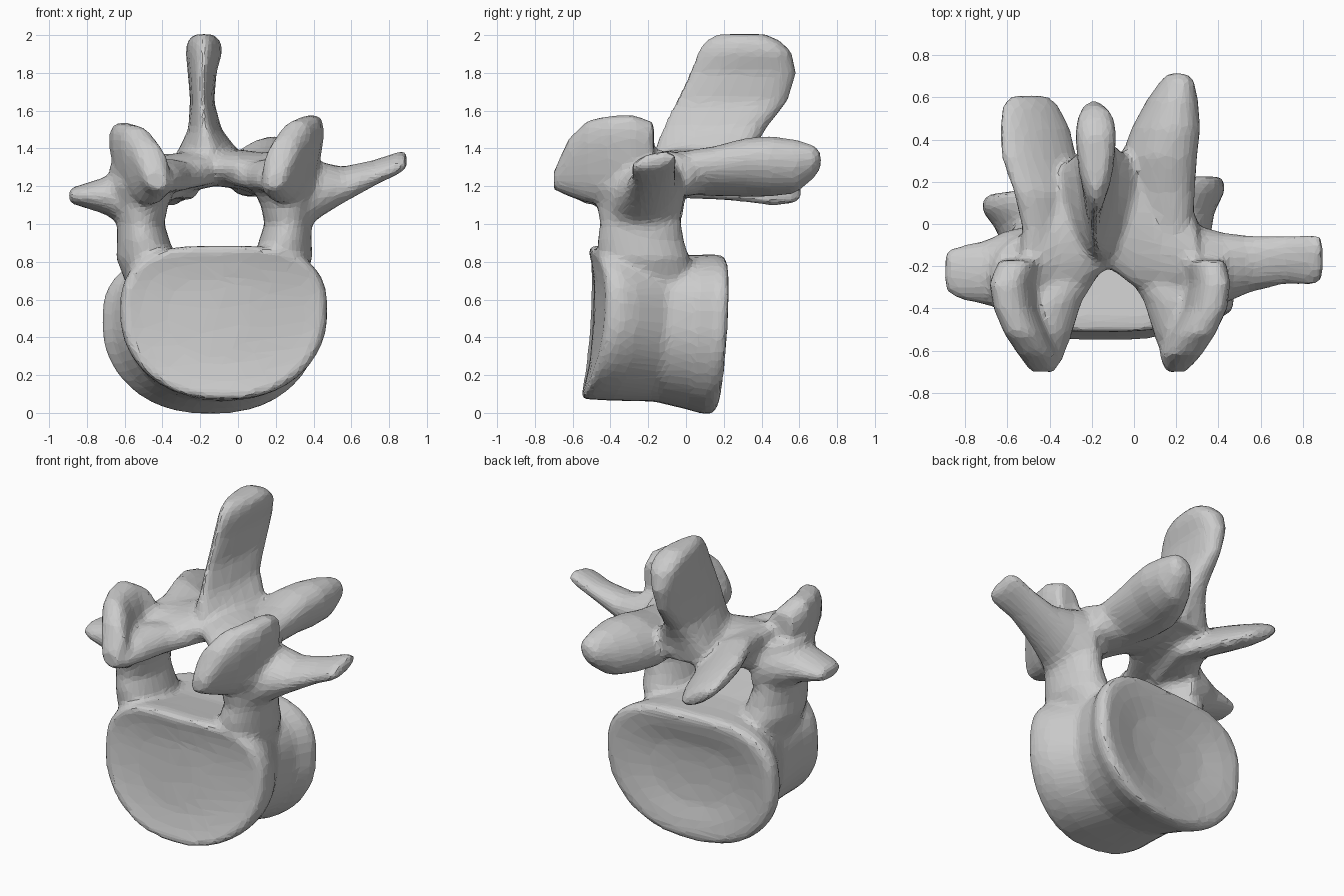
import bpy, bmesh, math
from mathutils import Vector

X, Y, Z = Vector((1, 0, 0)), Vector((0, 1, 0)), Vector((0, 0, 1))
bm = bmesh.new()


def ellipse(t):
    return math.cos(t), math.sin(t)


def boxy(t):
    c, s = math.cos(t), math.sin(t)
    return math.copysign(abs(c) ** .75, c), math.copysign(abs(s) ** .75, s)


def teardrop(t):
    # blade section, thin in front and thick behind
    c, s = math.cos(t), math.sin(t)
    return (math.copysign(abs(c) ** .85, c) * (.78 + .34 * s),
            math.copysign(abs(s) ** .8, s))


def kidney(t):
    # squarish outline, wider near the top, with a shallow notch in the upper edge
    c, s = math.cos(t), math.sin(t)
    px = math.copysign(abs(c) ** 0.85, c) * (1 + 0.07 * s)
    pz = math.copysign(abs(s) ** (0.72 if s > 0 else 0.95), s)
    if s > 0:
        pz -= 0.06 * math.exp(-(c / 0.4) ** 2)
    return px, pz


def loft(rings, u, v, shape=ellipse, n=28):
    """Skin closed sections (x, y, z, half size on u, half size on v)."""
    loops = []
    for x, y, z, a, b in rings:
        loop = []
        for i in range(n):
            p, q = shape(2 * math.pi * i / n)
            loop.append(bm.verts.new(Vector((x, y, z)) + u * a * p + v * b * q))
        loops.append(loop)
    for r, s in zip(loops, loops[1:]):
        for i in range(n):
            j = (i + 1) % n
            bm.faces.new((r[i], r[j], s[j], s[i]))
    bm.faces.new(loops[0][::-1])
    bm.faces.new(loops[-1])
    return [p for loop in loops for p in loop]


# Drum-shaped body with gently dished end plates
body = loft([
    (-.075, -.495, .49, .12, .09), (-.075, -.50, .49, .30, .22),
    (-.075, -.52, .49, .44, .335), (-.075, -.54, .49, .515, .40),
    (-.075, -.53, .49, .54, .417), (-.075, -.47, .49, .55, .42),
    (-.08, -.38, .48, .53, .415), (-.12, -.15, .46, .475, .40),
    (-.14, .02, .44, .52, .42), (-.145, .11, .43, .575, .435),
    (-.145, .165, .43, .57, .435), (-.145, .18, .43, .53, .40),
    (-.145, .165, .43, .43, .31), (-.145, .135, .43, .28, .2),
    (-.145, .125, .43, .12, .08)], X, Z, kidney, 48)
for p in body:  # tilt the end plates and sweep the front one back at its sides
    back = min(1, max(0, (p.co.y + .4) / .5))
    front = min(1, max(0, -p.co.y / .4))
    d = (p.co.x + .1) / .57
    p.co.y += (.05 * (p.co.z - .45) + back * .08 * (p.co.x + .14)
               + front * d * d * (.12 if d > 0 else .04))

# Pedicles joining body and arch, flared at both ends to round the canal
for side, out in ((-1, .03), (1, 0)):
    loft([(-.11 + side * (r + out), y, z, a, b) for r, y, z, a, b in (
        (.33, -.20, .65, .11, .24), (.35, -.22, .82, .155, .24),
        (.36, -.24, .91, .14, .23), (.375, -.24, 1.0, .125, .215),
        (.37, -.25, 1.1, .14, .22), (.36, -.27, 1.2, .18, .24),
        (.36, -.26, 1.3, .18, .2))], X, Y)

# Lamina bridging the canal, reaching back under the spine
loft([(-.50, -.15, 1.25, .18, .13), (-.36, -.07, 1.25, .27, .12),
      (-.24, .0, 1.28, .30, .105), (-.12, .07, 1.30, .28, .10),
      (.0, .0, 1.29, .30, .105), (.13, -.07, 1.26, .27, .12),
      (.30, -.15, 1.26, .18, .13)], Y, Z)

# Forward webs between lamina and superior processes
for side in (-1, 1):
    loft([(-.1 + side * .29, -.65, 1.22, .05, .04),
          (-.1 + side * .285, -.52, 1.25, .09, .08),
          (-.1 + side * .26, -.37, 1.26, .11, .09),
          (-.1 + side * .18, -.22, 1.26, .125, .07),
          (-.1 + side * .08, -.08, 1.27, .12, .06)], X, Z + X * side * .3)

# Spinous process
loft([(-.13, .07, 1.23, .29, .25), (-.145, .08, 1.32, .25, .26),
      (-.16, .10, 1.40, .18, .265), (-.175, .145, 1.5, .105, .275),
      (-.19, .24, 1.65, .075, .30), (-.19, .30, 1.8, .09, .285),
      (-.18, .31, 1.91, .115, .25), (-.18, .30, 1.97, .105, .20),
      (-.18, .29, 2.005, .06, .13)], X, Y, teardrop)

# Superior articular processes, leaning outward as they rise
loft([(-.43, -.70, 1.23, .06, .05), (-.45, -.62, 1.29, .09, .14),
      (-.50, -.52, 1.31, .10, .21), (-.55, -.40, 1.32, .10, .215),
      (-.57, -.28, 1.33, .10, .21), (-.53, -.17, 1.30, .10, .17)],
     X, Z - X * .2, boxy)
loft([(.20, -.70, 1.23, .05, .05), (.22, -.62, 1.30, .09, .155),
      (.27, -.52, 1.33, .10, .22), (.33, -.40, 1.35, .095, .225),
      (.35, -.28, 1.36, .09, .22), (.33, -.17, 1.34, .09, .2)],
     X, Z + X * .2, boxy)

# Inferior articular processes, outer edges tilted upward
loft([(-.42, -.20, 1.25, .12, .10), (-.39, -.02, 1.26, .14, .10),
      (-.39, .15, 1.27, .18, .10), (-.45, .32, 1.25, .18, .09),
      (-.47, .45, 1.22, .17, .08), (-.49, .56, 1.20, .135, .06),
      (-.50, .61, 1.19, .09, .035)], X - Z * .55, Z)
loft([(.20, -.20, 1.27, .12, .10), (.14, -.02, 1.27, .14, .11),
      (.12, .15, 1.28, .17, .125), (.12, .32, 1.30, .18, .15),
      (.15, .45, 1.305, .165, .155), (.18, .58, 1.305, .125, .14),
      (.205, .68, 1.33, .08, .085), (.205, .715, 1.34, .045, .04)],
     X + Z * .25, Z)

# Transverse processes
loft([(-.45, -.22, 1.12, .22, .24), (-.60, -.22, 1.14, .19, .16),
      (-.70, -.23, 1.15, .155, .10), (-.84, -.23, 1.15, .125, .055),
      (-.895, -.22, 1.15, .095, .04)], Y, Z)
loft([(.28, -.22, 1.13, .22, .25), (.42, -.21, 1.18, .17, .15),
      (.55, -.19, 1.205, .135, .095), (.72, -.17, 1.27, .115, .065),
      (.84, -.17, 1.32, .125, .055), (.895, -.165, 1.34, .105, .04)],
     Y + Z * .2, Z)

bmesh.ops.recalc_face_normals(bm, faces=bm.faces)
mesh = bpy.data.meshes.new("vertebra")
bm.to_mesh(mesh)
bm.free()
bone = bpy.data.objects.new("vertebra", mesh)
bpy.context.collection.objects.link(bone)

grey = bpy.data.materials.new("bone grey")
grey.diffuse_color = (.6, .6, .6, 1)
mesh.materials.append(grey)

# Fuse the parts, soften the joins and reduce to broad facets
fuse = bone.modifiers.new("fuse", 'REMESH')
fuse.mode = 'VOXEL'
fuse.voxel_size = .02
soften = bone.modifiers.new("soften", 'SMOOTH')
soften.factor = .5
soften.iterations = 8
facets = bone.modifiers.new("facets", 'DECIMATE')
facets.ratio = .15
